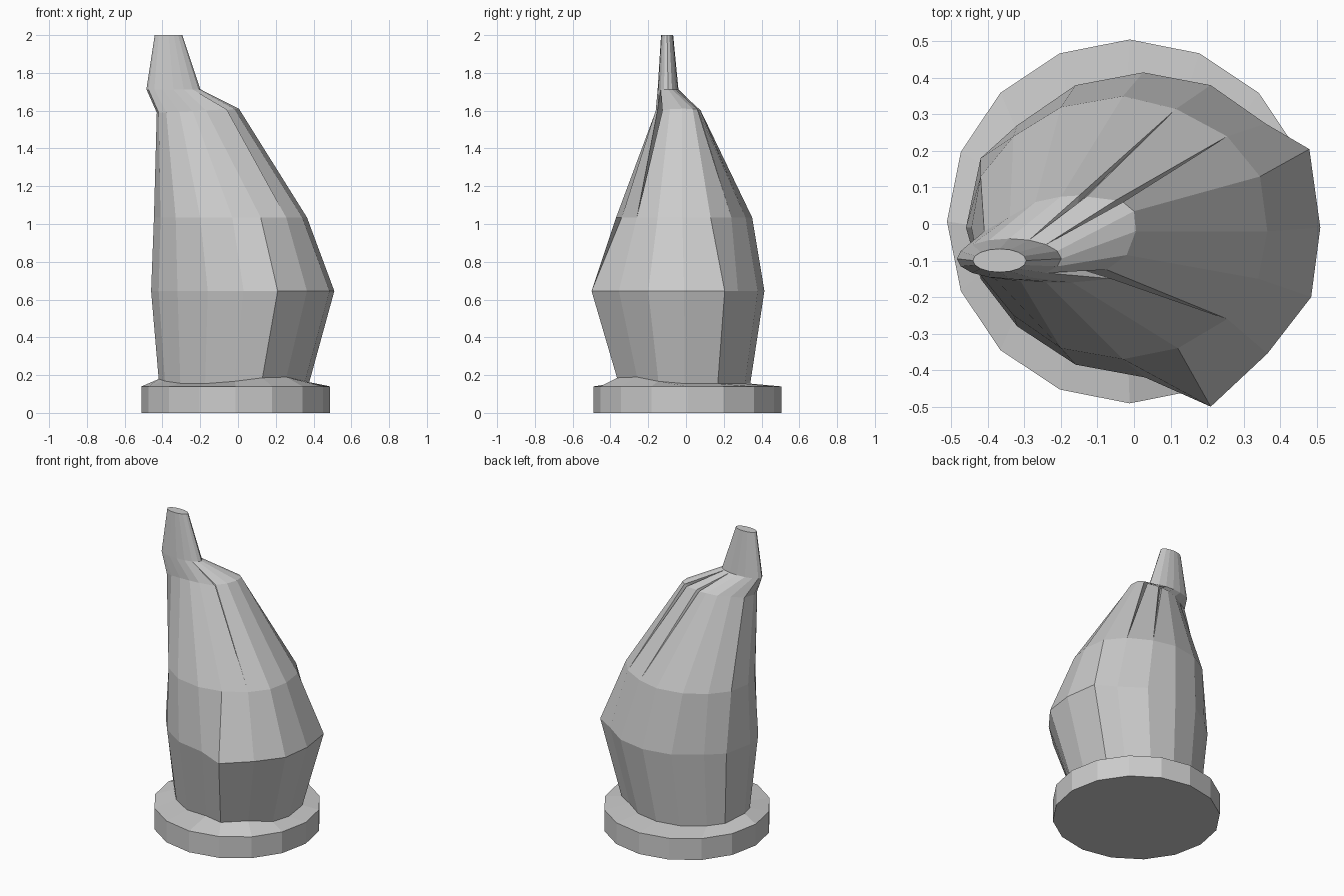
import bpy
import bmesh
import math

if "Cube" in bpy.data.objects:
    bpy.data.objects.remove(bpy.data.objects["Cube"])

grey = bpy.data.materials.new("plain grey")
grey.diffuse_color = (0.6, 0.6, 0.6, 1)
grey.use_nodes = True
grey.node_tree.nodes["Principled BSDF"].inputs["Base Color"].default_value = grey.diffuse_color

SIDES = 16


def ellipse(cx, cy, rx, ry, z):
    """Ring of points, clockwise from the back."""
    steps = [2 * math.pi * i / SIDES for i in range(SIDES)]
    return [(cx + rx * math.sin(a), cy + ry * math.cos(a), z) for a in steps]


def loft(name, rings):
    """Bridge the rings in order, cap both ends, collapse shared points."""
    bm = bmesh.new()
    loops = [[bm.verts.new(p) for p in ring] for ring in rings]
    n = len(rings[0])
    for low, high in zip(loops, loops[1:]):
        for i in range(n):
            j = (i + 1) % n
            bm.faces.new((low[i], low[j], high[j], high[i]))
    bm.faces.new(loops[0])
    bm.faces.new(loops[-1])
    bmesh.ops.remove_doubles(bm, verts=bm.verts, dist=0.0005)
    bmesh.ops.recalc_face_normals(bm, faces=bm.faces)
    mesh = bpy.data.meshes.new(name)
    bm.to_mesh(mesh)
    bm.free()
    mesh.materials.append(grey)
    obj = bpy.data.objects.new(name, mesh)
    bpy.context.collection.objects.link(obj)
    return obj


# Cross-sections of the draped body, clockwise from the back
belly_xy = [(.025, .415), (.21, .38), (.36, .275), (.48, .205),
            (.51, -.01), (.485, -.2), (.365, -.355), (.21, -.5),
            (.03, -.42), (-.16, -.385), (-.32, -.28), (-.42, -.15),
            (-.46, -.01), (-.42, .18), (-.32, .27), (-.16, .38)]
chest_xy = [(-.03, .35), (.115, .315), (.255, .24), (.345, .13),
            (.365, -.02), (.34, -.15), (.255, -.26), (.12, -.34),
            (-.03, -.37), (-.2, -.34), (-.33, -.25), (-.41, -.13),
            (-.445, -.01), (-.42, .13), (-.33, .24), (-.2, .32)]
shoulder_xy = [(-.2, .075), (-.13, .075), (-.03, .06), (0, .035),
               (.005, -.02), (-.02, -.085), (-.06, -.15), (-.17, -.16),
               (-.24, -.16), (-.31, -.157), (-.38, -.15), (-.42, -.14),
               (-.43, -.09), (-.41, -.02), (-.34, .02), (-.27, .06)]

# Narrow cloth folds: extra shoulder points that open before a column
folds = {1: [(-.15, .078), (-.155, .055)],
         2: [(-.05, .065), (-.1, .01)],
         6: [(-.075, -.125), (-.14, -.125)]}


def expand(ring, z=None):
    """Repeat the fold columns so every ring has the same point count."""
    out = []
    for i, p in enumerate(ring):
        for f in folds.get(i, []):
            out.append((*f, z) if z else p)
        out.append(p)
    return out


belly = [(x, y, .645) for x, y in belly_xy]
chest = [(x, y, 1.035) for x, y in chest_xy]
shoulder = [(x, y, 1.59 + .02 * max(0, x + .4) / .4) for x, y in shoulder_xy]

# Hem narrows from the belly and lifts a little at the front right and left
hem = []
for x, y, _ in belly:
    hx = -.42 + (x + .46) * .82
    hy = y * (.82 if y > 0 else .73)
    lift = .045 * max(0, 1 - math.hypot(hx - .2, hy + .3) / .3)
    lift += .025 * max(0, 1 - math.hypot(hx + .42, hy) / .25)
    hem.append((hx, hy, .155 + lift))

neck = ellipse(-.342, -.095, .143, .055, 1.713)
tip = ellipse(-.368, -.1, .073, .032, 2.0)

# Round plinth, its top sloping up to the hem
rim = ellipse(-.012, .007, .5, .498, .14)
loft("base", [[(x, y, 0) for x, y, _ in rim], rim, hem])

# Draped figure with slim pointed top
loft("body", [expand(hem), expand(belly), expand(chest),
              expand(shoulder, 1.6), expand(neck), expand(tip)])
